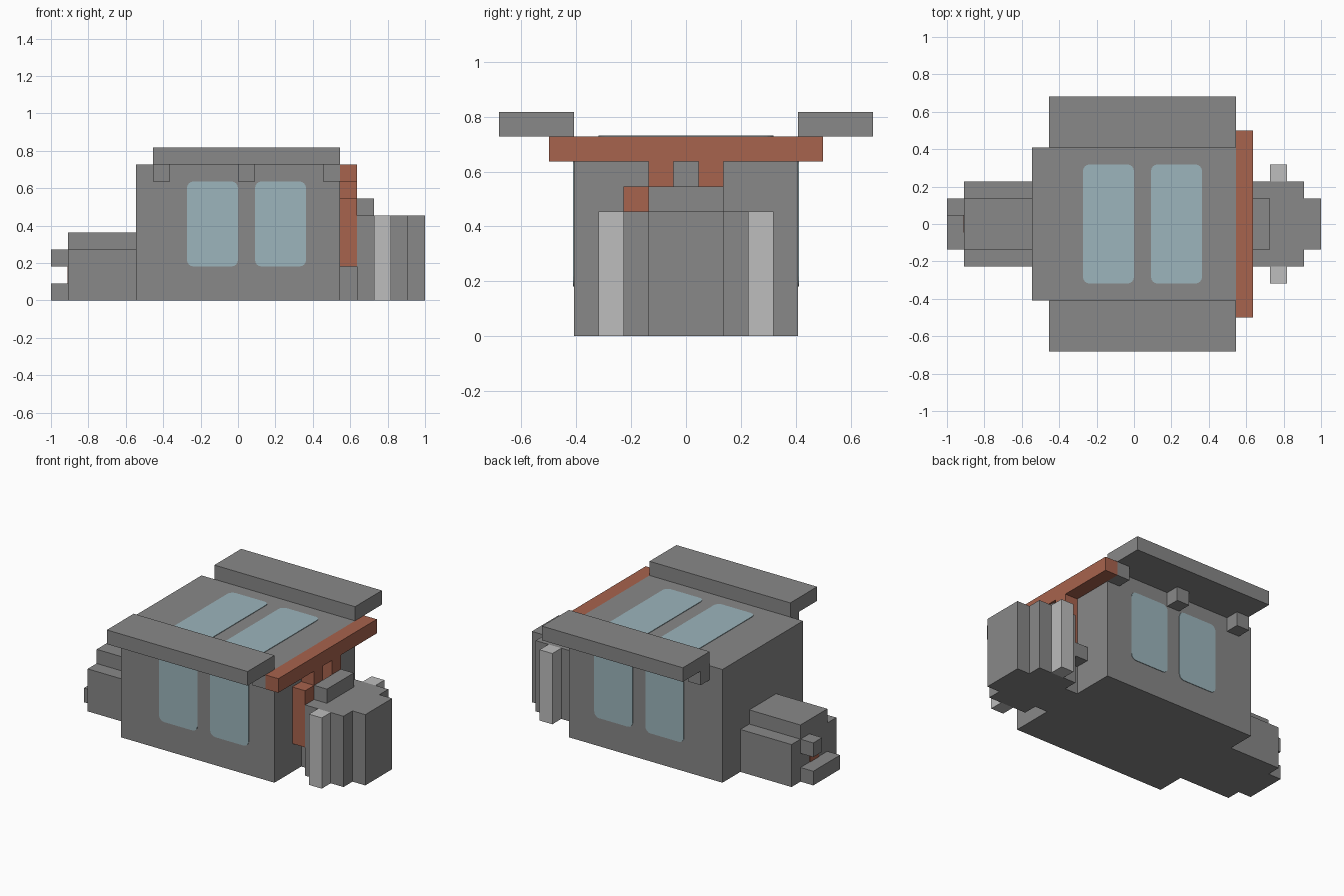
import bpy
import bmesh
from mathutils import Vector

U = 1 / 11  # one block of the modelling grid

old = bpy.data.objects.get("Cube")
if old:
    bpy.data.objects.remove(old, do_unlink=True)


def material(name, r, g, b):
    m = bpy.data.materials.new(name)
    m.use_nodes = True
    m.diffuse_color = (r, g, b, 1)
    m.node_tree.nodes["Principled BSDF"].inputs["Base Color"].default_value = (r, g, b, 1)
    return m


grey = material("hull_grey", 0.246, 0.246, 0.246)
light = material("light_grey", 0.51, 0.51, 0.51)
rust = material("rust_red", 0.39, 0.125, 0.075)
glass = material("pale_blue_glass", 0.333, 0.462, 0.503)


def block(name, mat, x, y, z, round_axis=None):
    """Box from (low, high) ranges in grid blocks; round_axis rounds edges along that axis."""
    lo, hi = (Vector(v) * U for v in zip(x, y, z))
    bm = bmesh.new()
    bmesh.ops.create_cube(bm, size=1)
    for v in bm.verts:
        v.co = (lo + hi) / 2 + v.co * (hi - lo)
    if round_axis is not None:
        edges = []
        for e in bm.edges:
            d = e.verts[1].co - e.verts[0].co
            if abs(d[round_axis]) > d.length * 0.99:
                edges.append(e)
        bmesh.ops.bevel(bm, geom=edges, offset=0.035, segments=4, profile=0.5, affect='EDGES')
    mesh = bpy.data.meshes.new(name)
    bm.to_mesh(mesh)
    bm.free()
    mesh.materials.append(mat)
    ob = bpy.data.objects.new(name, mesh)
    bpy.context.collection.objects.link(ob)
    return ob


def span(a, b, side):
    """Range a..b mirrored to the given side."""
    return tuple(sorted((a * side, b * side)))


# Main cabin
block("cabin", grey, (-6, 6), (-4.5, 4.5), (0, 8))

# Side panels with their brackets, windows and light engine strips
T = 0.04  # window plate thickness in blocks
for side, label in ((-1, "front"), (1, "back")):
    block(label + "_roof_panel", grey, (-5, 6), span(4.5, 7.5, side), (8, 9))
    for x in (-5, 0, 5):
        block(label + "_bracket", grey, (x, x + 1), span(4.5, 5.5, side), (7, 8))
    for x in (-3, 1):
        block(label + "_window", glass, (x, x + 3), span(4.5, 4.5 + T, side), (2, 7), 1)
    block(label + "_engine_strip", light, (8, 9), span(2.5, 3.5, side), (0, 5))

# Roof windows
for x in (-3, 1):
    block("roof_window", glass, (x, x + 3), (-3.5, 3.5), (8, 8 + T), 2)

# Engine at the +x end
block("engine_connector", grey, (6, 7), (-1.5, 1.5), (0, 3))
block("engine_body", grey, (7, 10), (-2.5, 2.5), (0, 5))
block("engine_nose", grey, (10, 11), (-1.5, 1.5), (0, 5))
block("engine_cap", grey, (7, 8), (-1.5, 1.5), (5, 6))

# Pipework between cabin and engine
block("pipe_crossbar", rust, (6, 7), (-5.5, 5.5), (7, 8))
block("front_pipe_elbow", rust, (6, 7), (-1.5, -0.5), (5, 7))
block("front_pipe_drop", rust, (6, 7), (-2.5, -1.5), (2, 6))
block("back_pipe_drop", rust, (6, 7), (0.5, 1.5), (3, 7))
block("back_pipe_joint", grey, (6, 7), (1.5, 2.5), (2, 3))

# Stepped housing at the -x end
block("housing_base", grey, (-10, -6), (-2.5, 2.5), (0, 3))
block("housing_top", grey, (-10, -6), (-1.5, 1.5), (3, 4))
block("housing_step", grey, (-11, -10), (-1.5, 1.5), (0, 1))
block("housing_knob", grey, (-11, -10), (0.5, 1.5), (2, 3))
block("housing_indicator", rust, (-10 - T, -10), (-0.5, 0.5), (1, 2))
